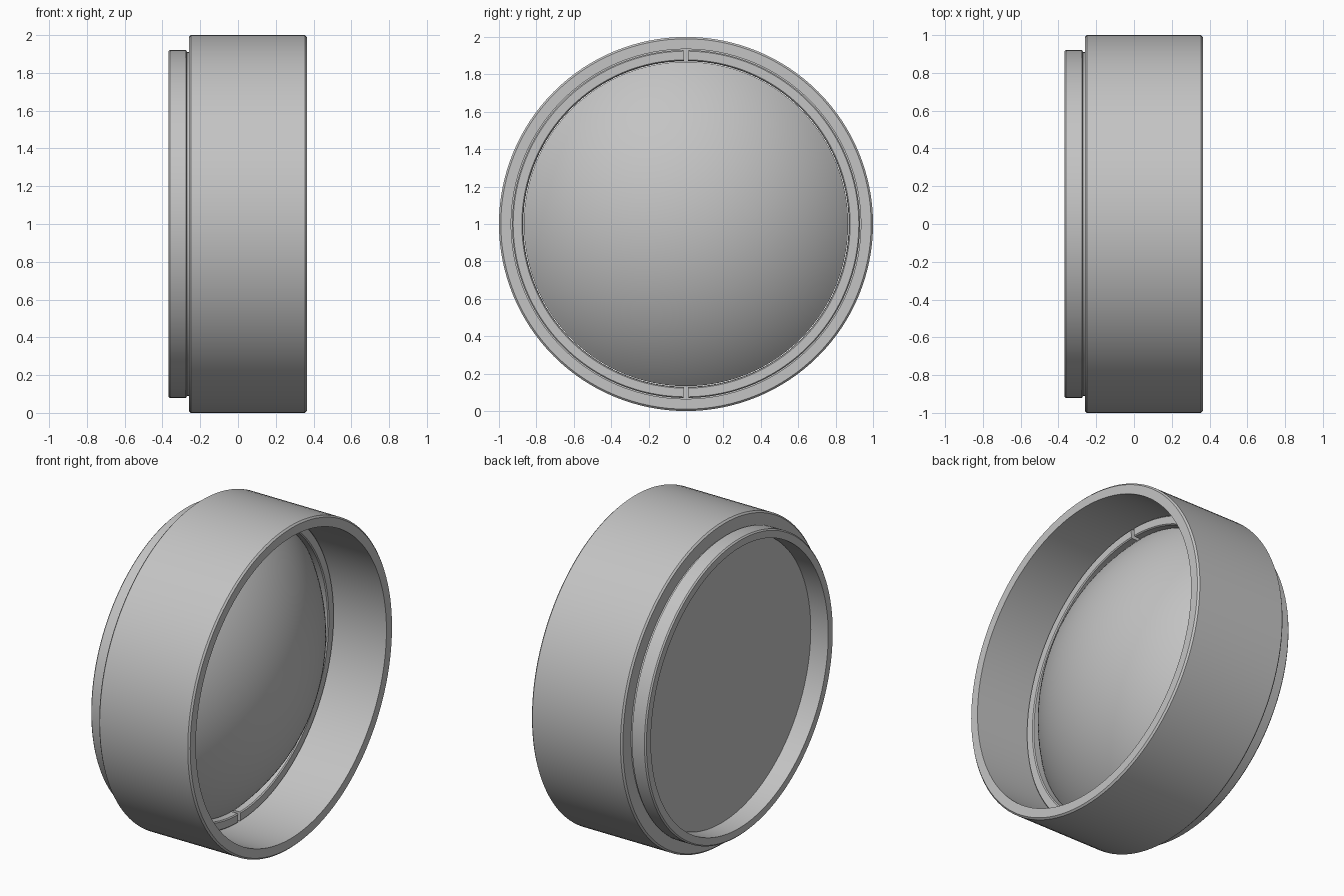
import bpy, bmesh, math

if "Cube" in bpy.data.objects:
    bpy.data.objects.remove(bpy.data.objects["Cube"])

SEG = 128

grey = bpy.data.materials.new("neutral grey")
grey.diffuse_color = (0.55, 0.55, 0.55, 1)
grey.use_nodes = True
grey.node_tree.nodes["Principled BSDF"].inputs["Base Color"].default_value = grey.diffuse_color


def lathe(name, profile, start=0.0, end=2 * math.pi, steps=SEG, closed_profile=True):
    """Sweep an (x, radius) profile about the x axis at height 1."""
    full = abs(end - start - 2 * math.pi) < 1e-6
    bm = bmesh.new()
    rows = []
    for i in range(steps if full else steps + 1):
        a = start + (end - start) * i / steps
        rows.append([bm.verts.new((x, r * math.sin(a), 1 + r * math.cos(a)))
                     for x, r in profile])
    n = len(profile)
    pairs = list(zip(rows, rows[1:]))
    if full:
        pairs.append((rows[-1], rows[0]))
    for a, b in pairs:
        for j in range(n if closed_profile else n - 1):
            k = (j + 1) % n
            bm.faces.new((a[j], a[k], b[k], b[j]))
    if not full:
        bm.faces.new(rows[0])
        bm.faces.new(rows[-1])
    # points on the axis collapse into a single pole
    bmesh.ops.remove_doubles(bm, verts=bm.verts, dist=1e-5)
    bmesh.ops.recalc_face_normals(bm, faces=bm.faces)
    mesh = bpy.data.meshes.new(name)
    bm.to_mesh(mesh)
    bm.free()
    mesh.shade_smooth()
    mesh.set_sharp_from_angle(angle=math.radians(30))
    mesh.materials.append(grey)
    obj = bpy.data.objects.new(name, mesh)
    bpy.context.collection.objects.link(obj)
    return obj


# Housing: wide barrel, relief groove and narrower rear mounting collar
lathe("lens_housing", [
    (0.365, 0.935), (0.365, 0.99), (0.355, 1.0),
    (-0.25, 1.0), (-0.26, 0.99), (-0.26, 0.91),
    (-0.27, 0.91), (-0.275, 0.922), (-0.36, 0.922), (-0.368, 0.914),
    (-0.368, 0.87), (-0.05, 0.87), (-0.05, 0.935),
])

# Lens: flat rear face, short cylindrical edge, domed front
rim, edge_x, sag = 0.867, -0.03, 0.37
radius = (rim ** 2 + sag ** 2) / (2 * sag)
half = math.asin(rim / radius)
dome = [(edge_x + sag - radius + radius * math.cos(half * i / 28),
         radius * math.sin(half * i / 28)) for i in range(28, -1, -1)]
lathe("glass_element", [(-0.25, 0.0), (-0.25, rim)] + dome, closed_profile=False)

# Retaining ring: two halves separated by spanner slots at top and bottom
gap = 0.0135
ring = [(-0.048, 0.872), (0.004, 0.872), (0.01, 0.878),
        (0.01, 0.924), (0.004, 0.93), (-0.048, 0.93)]
for side, base in (("right", 0.0), ("left", math.pi)):
    lathe("retaining_ring_" + side, ring, base + gap, base + math.pi - gap, SEG // 2)
